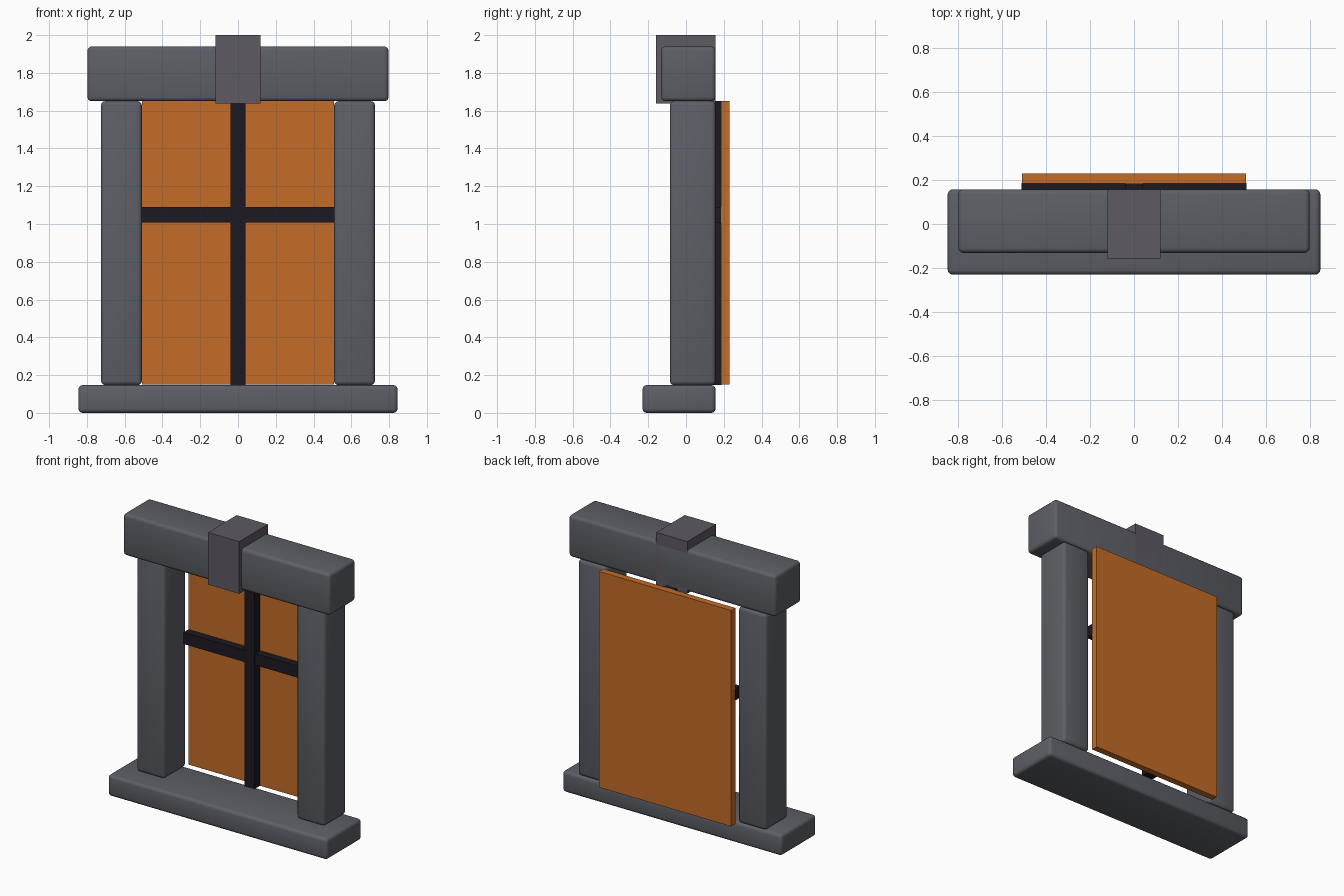
import bpy

if "Cube" in bpy.data.objects:
    bpy.data.objects.remove(bpy.data.objects["Cube"])


def material(name, rgb):
    m = bpy.data.materials.new(name)
    m.diffuse_color = (*rgb, 1)
    m.use_nodes = True
    m.node_tree.nodes["Principled BSDF"].inputs["Base Color"].default_value = m.diffuse_color
    return m


stone = material("stone", (0.11, 0.115, 0.135))
cap_stone = material("cap_stone", (0.11, 0.10, 0.125))
iron = material("dark_iron", (0.012, 0.009, 0.016))
amber = material("amber_glass", (0.55, 0.15, 0.02))


def box(name, x, y, z, mat, bevel=0):
    """Box from (min, max) ranges, optionally with rounded edges."""
    bpy.ops.mesh.primitive_cube_add(
        size=1, location=[(a + b) / 2 for a, b in (x, y, z)])
    ob = bpy.context.object
    ob.name = name
    ob.scale = [b - a for a, b in (x, y, z)]
    bpy.ops.object.transform_apply(location=False, rotation=False, scale=True)
    ob.data.materials.append(mat)
    if bevel:
        mod = ob.modifiers.new("rounded_edges", 'BEVEL')
        mod.width = bevel
        mod.segments = 3
        bpy.ops.object.modifier_apply(modifier=mod.name)
        bpy.ops.object.shade_smooth_by_angle()
    return ob


# Stone surround
box("sill", (-0.845, 0.845), (-0.23, 0.157), (0, 0.147), stone, 0.022)
box("lintel", (-0.797, 0.797), (-0.131, 0.157), (1.65, 1.94), stone, 0.022)
for side, s in (("left", -1), ("right", 1)):
    x = sorted((s * 0.509, s * 0.725))
    box(side + "_jamb", x, (-0.085, 0.157), (0.147, 1.65), stone, 0.022)
box("keystone", (-0.12, 0.12), (-0.158, 0.157), (1.637, 2.0), cap_stone)

# Glazing pane behind the surround
box("glass_pane", (-0.509, 0.509), (0.184, 0.23), (0.149, 1.652), amber)

# Crossed glazing bars
box("vertical_bar", (-0.04, 0.04), (0.127, 0.188), (0.148, 1.651), iron)
box("horizontal_bar", (-0.51, 0.51), (0.13, 0.186), (1.009, 1.09), iron)
